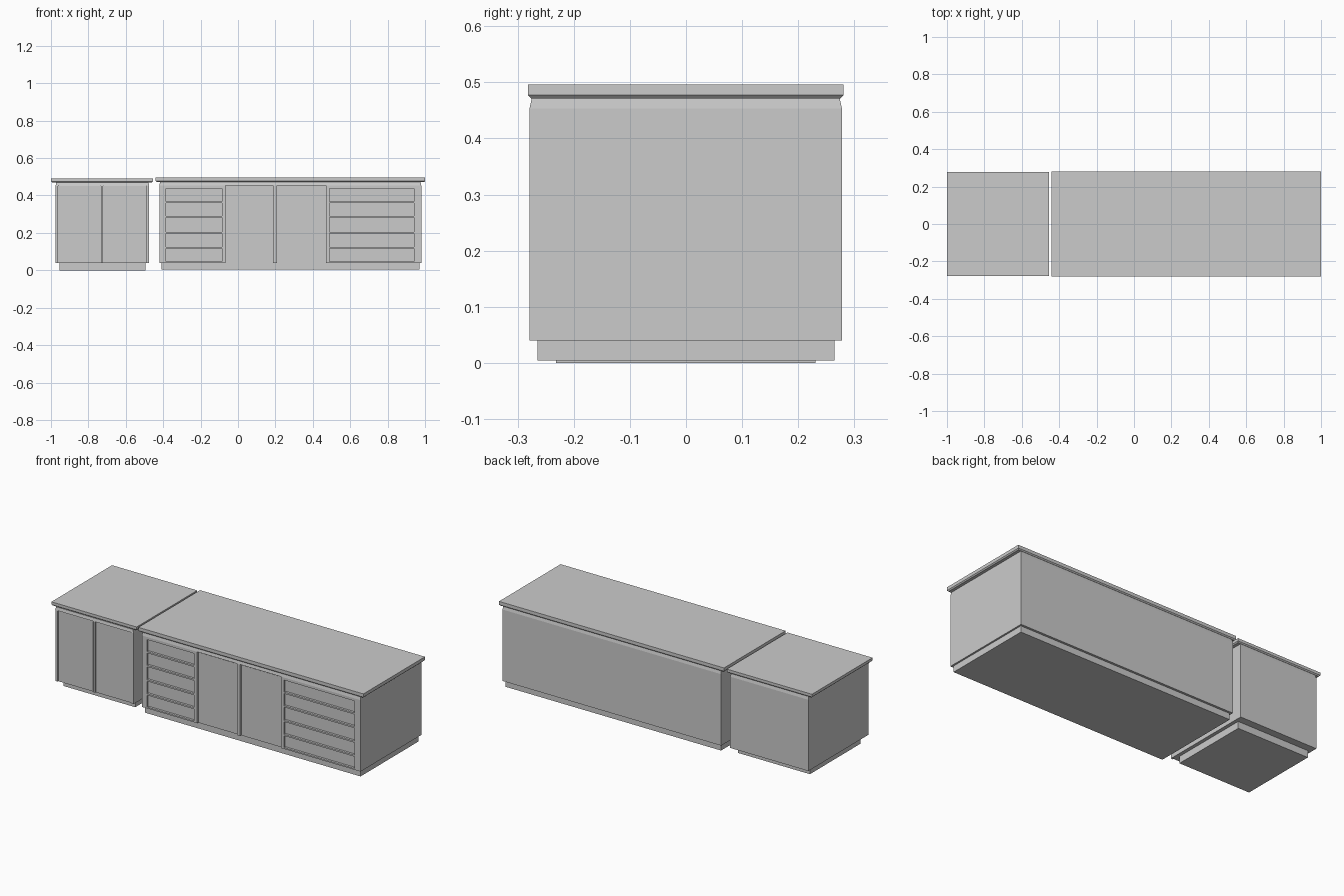
import bpy

if "Cube" in bpy.data.objects:
    bpy.data.objects.remove(bpy.data.objects["Cube"])


def loft(name, rings):
    """Closed solid through stacked rectangles (x0, x1, y0, y1, z)."""
    verts, faces = [], []
    for x0, x1, y0, y1, z in rings:
        verts += [(x0, y0, z), (x1, y0, z), (x1, y1, z), (x0, y1, z)]
    n = len(rings)
    faces.append((3, 2, 1, 0))
    for r in range(n - 1):
        for i in range(4):
            j = (i + 1) % 4
            faces.append((4 * r + i, 4 * r + j, 4 * r + 4 + j, 4 * r + 4 + i))
    faces.append(tuple(range(4 * n - 4, 4 * n)))
    mesh = bpy.data.meshes.new(name)
    mesh.from_pydata(verts, [], faces)
    obj = bpy.data.objects.new(name, mesh)
    bpy.context.collection.objects.link(obj)
    return obj


def box(name, x0, x1, y0, y1, z0, z1):
    return loft(name, [(x0, x1, y0, y1, z0), (x0, x1, y0, y1, z1)])


def front(name, x0, x1, z0, z1, y):
    """Front piece standing on the recessed carcass face."""
    return box(name, x0, x1, y, CORE + 0.002, z0, z1)


CORE = -0.266    # recessed front of both carcasses
FRAME = -0.279   # outer face of the front frames
DOOR = -0.273    # outer face of the doors


def cabinet(name, x0, x1, back, head, top, base):
    # carcass, drawn in slightly under the worktop
    neck = head + 0.018
    loft(name + "_carcass", [(x0, x1, CORE, back, 0.04), (x0, x1, CORE, back, head),
                             (x0 + 0.003, x1 - 0.003, CORE, back - 0.004, neck)])
    # tapered top rail of the front frame
    loft(name + "_top_rail", [(x0, x1, FRAME, CORE, head),
                              (x0 + 0.003, x1 - 0.003, FRAME + 0.004, CORE, neck)])
    # worktop with a chamfered lower edge
    tx0, tx1, ty0, ty1, tz = top
    c = 0.006
    loft(name + "_worktop", [(tx0 + c, tx1 - c, ty0 + c, ty1 - c, neck),
                             (tx0, tx1, ty0, ty1, neck + c),
                             (tx0, tx1, ty0, ty1, tz)])
    box(name + "_plinth", *base)


# large cabinet: drawers either side of two doors
cabinet("large", -0.42, 0.98, 0.278, 0.453, (-0.44, 1.0, -0.282, 0.281, 0.496),
        (-0.41, 0.97, -0.265, 0.265, 0.004, 0.04))
for i, (a, b) in enumerate([(-0.42, -0.386), (-0.086, -0.066), (0.188, 0.208),
                            (0.47, 0.49), (0.942, 0.98)]):
    front(f"large_stile_{i}", a, b, 0.04, 0.453, FRAME)
for i, (a, b) in enumerate([(-0.062, 0.184), (0.212, 0.466)]):
    front(f"large_door_{i}", a, b, 0.042, 0.449, DOOR)

# drawer banks: five ledge rails with drawer fronts below each
ledges = [0.447, 0.369, 0.290, 0.206, 0.125]
for side, (a, b) in {"left": (-0.386, -0.086), "right": (0.49, 0.942)}.items():
    front(f"{side}_bottom_rail", a, b, 0.04, 0.048, FRAME)
    front(f"{side}_head_rail", a, b, 0.447, 0.453, FRAME)
    for i, z in enumerate(ledges):
        low = ledges[i + 1] if i < 4 else 0.048
        front(f"{side}_ledge_{i}", a, b, z - 0.009, z, FRAME)
        front(f"{side}_drawer_{i}", a, b, low + 0.004, z - 0.012, DOOR + 0.003)

# small cabinet: two doors
cabinet("small", -0.975, -0.475, 0.274, 0.452, (-1.0, -0.455, -0.277, 0.277, 0.492),
        (-0.955, -0.495, -0.232, 0.231, 0.0, 0.04))
for i, (a, b) in enumerate([(-0.975, -0.962), (-0.732, -0.722), (-0.488, -0.475)]):
    front(f"small_stile_{i}", a, b, 0.04, 0.452, FRAME + 0.003)
for i, (a, b) in enumerate([(-0.958, -0.736), (-0.718, -0.492)]):
    front(f"small_door_{i}", a, b, 0.042, 0.450, DOOR)
